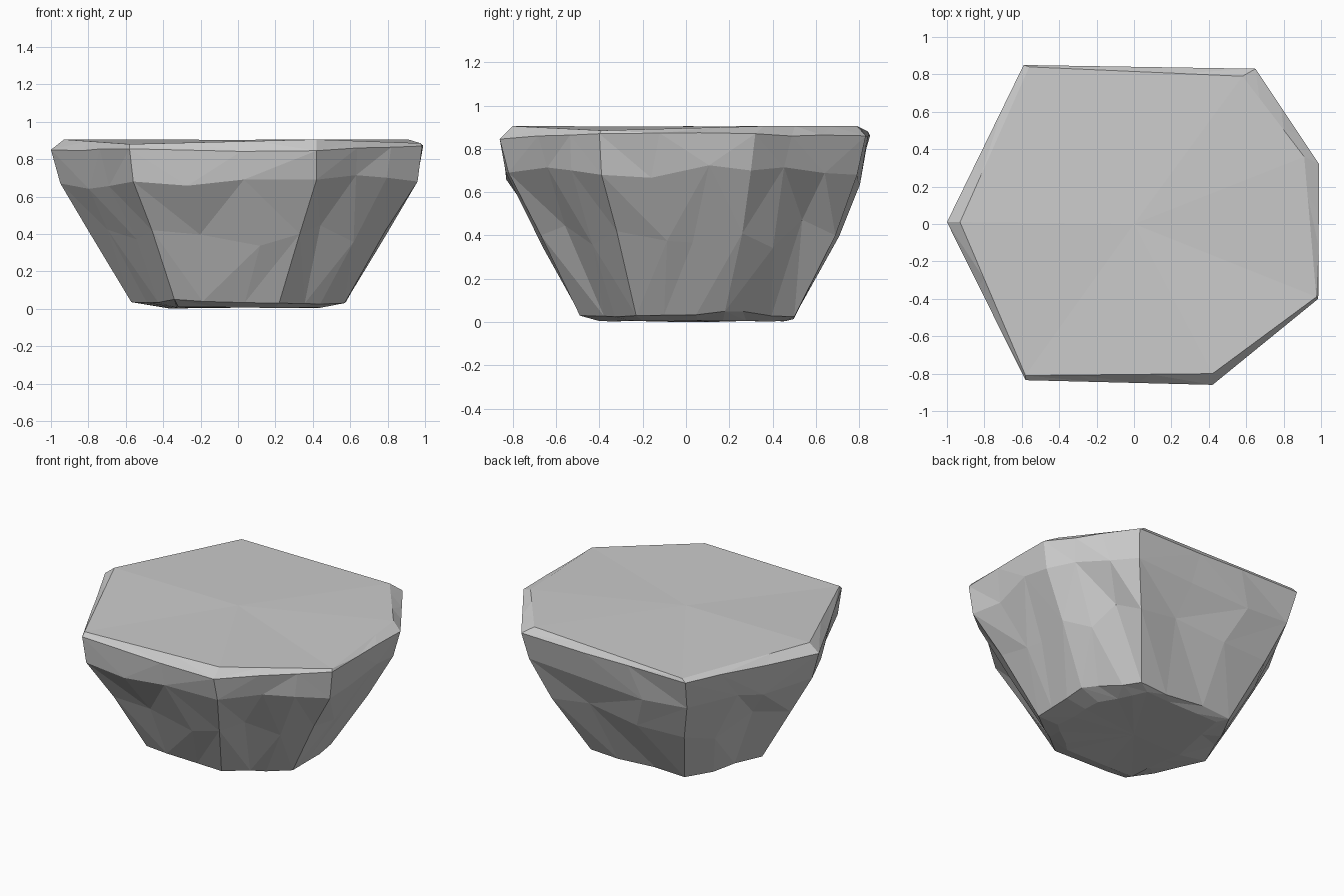
import bpy, bmesh, random
from mathutils import Vector

if "Cube" in bpy.data.objects:
    bpy.data.objects.remove(bpy.data.objects["Cube"])

random.seed(4)

# Seven corner ridges per level, counter-clockwise from the left point
levels = [
    [(-.36, 0, 0), (-.32, -.40, .01), (.20, -.40, .005), (.44, -.20, .005), (.43, .17, .005), (.28, .46, .005), (-.28, .45, .005)],
    [(-.57, 0, .035), (-.34, -.49, .05), (.22, -.49, .03), (.57, -.23, .03), (.57, .18, .05), (.36, .50, .025), (-.34, .50, .025)],
    [(-.79, .01, .40), (-.46, -.67, .42), (.33, -.67, .40), (.79, -.32, .42), (.79, .26, .41), (.52, .69, .40), (-.47, .69, .40)],
    [(-.95, .01, .67), (-.56, -.82, .68), (.42, -.82, .69), (.96, -.39, .68), (.95, .30, .70), (.62, .79, .68), (-.56, .79, .66)],
    [(-1, .01, .85), (-.58, -.835, .855), (.42, -.86, .845), (.985, -.40, .87), (.99, .32, .87), (.65, .83, .86), (-.59, .85, .86)],
    [(-.93, .01, .905), (-.58, -.81, .88), (.42, -.80, .905), (.975, -.39, .885), (.91, .36, .905), (.58, .79, .905), (-.56, .84, .88)],
]
# Chipping strength per level: (in-out, up-down)
chips = [(.01, .003), (.012, .012), (.03, .07), (.025, .035), (0, .008), (0, 0)]

bm = bmesh.new()
rings = []
for corners, (depth, lift) in zip(levels, chips):
    ring = []
    for i, a in enumerate(corners):
        a, b = Vector(a), Vector(corners[(i + 1) % 7])
        ring.append(bm.verts.new(a))
        out = (b - a).cross(Vector((0, 0, 1))).normalized()
        for t in (1 / 3, 2 / 3):
            p = a.lerp(b, t + random.uniform(-.07, .07))
            p += out * random.uniform(-depth, depth * .6)
            p.z = max(0, p.z + random.uniform(-lift, lift))
            ring.append(bm.verts.new(p))
    rings.append(ring)

# Chipped sides
n = len(rings[0])
for lo, hi in zip(rings, rings[1:]):
    for i in range(n):
        j = (i + 1) % n
        a, b, c, d = lo[i], lo[j], hi[j], hi[i]
        if random.random() < .5:
            bm.faces.new((a, b, c))
            bm.faces.new((a, c, d))
        else:
            bm.faces.new((a, b, d))
            bm.faces.new((b, c, d))

# Flat top and rough underside
for ring, z in ((rings[-1], .903), (rings[0], .01)):
    mid = bm.verts.new((0, 0, z))
    for i in range(n):
        bm.faces.new((ring[i], ring[(i + 1) % n], mid))

bmesh.ops.recalc_face_normals(bm, faces=bm.faces)
mesh = bpy.data.meshes.new("rock")
bm.to_mesh(mesh)
bm.free()
rock = bpy.data.objects.new("flat_topped_rock", mesh)
bpy.context.collection.objects.link(rock)
